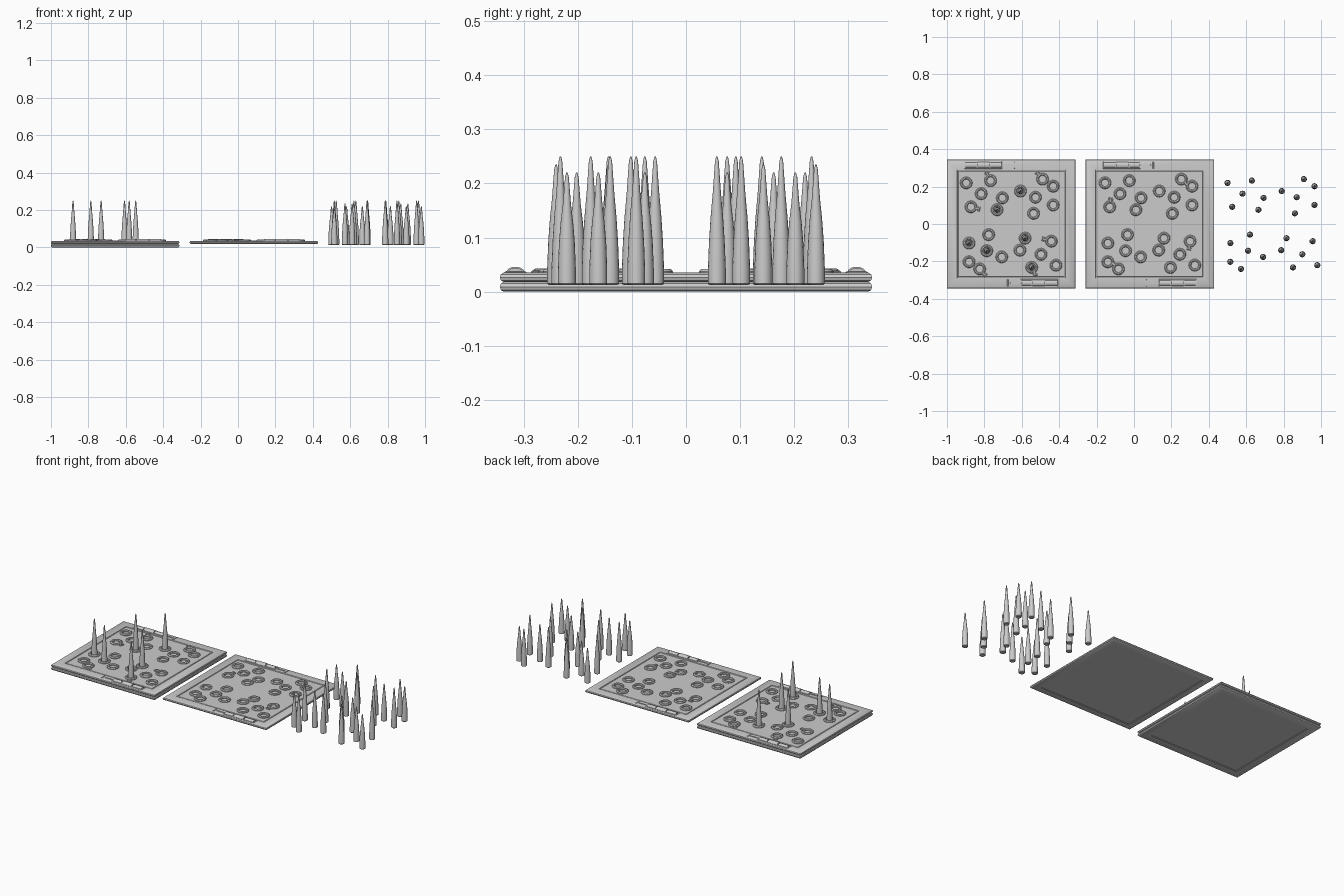
import bpy, math

if "Cube" in bpy.data.objects:
    bpy.data.objects.remove(bpy.data.objects["Cube"])

# ring centre (relative to plate) and spike height; other half is a 180 degree turn
HALF = [(-.24, .22, .22), (-.11, .232, .25), (-.16, .162, .22), (-.215, .092, .25),
        (-.047, .14, .25), (-.075, .076, .22), (.05, .176, .25), (.13, .143, .235),
        (.168, .24, .235), (.225, .202, .22), (.225, .102, .25), (.12, .057, .25)]
ALL = HALF + [(-x, -y, h) for x, y, h in HALF]
LEFT, MID, RIGHT = -.657, .085, .74
TOP = .035


def make(name, verts, faces, loc=(0, 0, 0), rot=0, smooth=True):
    me = bpy.data.meshes.new(name)
    me.from_pydata(verts, [], faces)
    ob = bpy.data.objects.new(name, me)
    bpy.context.collection.objects.link(ob)
    ob.location = loc
    ob.rotation_euler[2] = rot
    if smooth:
        bpy.ops.object.select_all(action='DESELECT')
        ob.select_set(True)
        bpy.context.view_layer.objects.active = ob
        bpy.ops.object.shade_smooth_by_angle(angle=math.radians(35))
    return ob


def stack(loops, cap=True, closed=False):
    """Skin a list of equal-length point loops."""
    n = len(loops[0])
    verts = [p for l in loops for p in l]
    m = len(loops)
    faces = [(k * n + i, k * n + (i + 1) % n, (k + 1) % m * n + (i + 1) % n, (k + 1) % m * n + i)
             for k in range(m if closed else m - 1) for i in range(n)]
    if cap and not closed:
        faces += [tuple(range(n))[::-1], tuple(range((m - 1) * n, m * n))]
    return verts, faces


def lathe(name, profile, loc, n=20, closed=False):
    loops = [[(r * math.cos(2 * math.pi * i / n), r * math.sin(2 * math.pi * i / n), z)
              for i in range(n)] for r, z in profile]
    return make(name, *stack(loops, closed=closed), loc)


def slab(name, profile, loc):
    """Square slab from (half width, height) steps."""
    loops = [[(-w, -w, z), (w, -w, z), (w, w, z), (-w, w, z)] for w, z in profile]
    return make(name, *stack(loops), loc)


def bar(name, loc, size, rot=0):
    x, y, z = (s / 2 for s in size)
    c = min(x, y, z) * .4
    loops = [[(-a, -b, h), (a, -b, h), (a, b, h), (-a, b, h)]
             for a, b, h in ((x, y, -z), (x, y, z - c), (x - c, y - c, z))]
    return make(name, *stack(loops), loc, rot, smooth=False)


def hinge(name, cx, sign):
    # three knuckles and a flat leaf on the plate rim
    for j, (a, b) in enumerate(((-.245, -.185), (-.18, -.115), (-.11, -.055))):
        r = .014 if j != 1 else .017
        loops = [[(x, r * math.cos(t * math.pi / 8), .65 * r * math.sin(t * math.pi / 8))
                  for t in range(9)] for x in (a, b)]
        make(f"{name}_knuckle_{j}", *stack(loops), (cx, sign * .315, TOP),
             0 if sign > 0 else math.pi)
    bar(name + "_leaf", (cx - sign * .15, sign * .315, TOP), (.2, .04, .004))
    bar(name + "_pin", (cx - sign * .025, sign * .315, TOP), (.06, .006, .006))
    bar(name + "_stop", (cx + sign * .018, sign * .315, TOP), (.006, .036, .006))


def cover(name, cx):
    # rimmed plate with a recessed panel, rings and hinges
    slab(name + "_plate", [(.30, .021), (.303, .018), (.337, .018), (.342, .021), (.344, .0265),
                           (.342, .032), (.337, TOP), (.290, TOP), (.288, .031), (.284, .031),
                           (.282, .033)], (cx, 0, 0))
    for i, (x, y, h) in enumerate(ALL):
        lathe(f"{name}_ring_{i}", [(.033, .030), (.033, .037), (.029, .042), (.023, .042),
                                   (.019, .038), (.019, .030)], (cx + x, y, 0), closed=True)
    hinge(name + "_back_hinge", cx, 1)
    hinge(name + "_front_hinge", cx, -1)


def tabs(name, cx, items):
    for i, (x, y, dx, dy) in enumerate(items):
        for s in (1, -1):
            ang = math.atan2(dy * s, dx * s)
            bar(f"{name}_{i}_{s}", (cx + s * (x + dx), s * (y + dy), .037), (.026, .013, .011), ang)
            bar(f"{name}_foot_{i}_{s}", (cx + s * (x + dx * 1.2), s * (y + dy * 1.2), .035),
                (.012, .024, .008), ang)


def spike(name, x, y, h, z0=.012):
    L = h - z0
    prof = [(.013, 0), (.0165, .003), (.0165, .03), (.0145, .08),
            (.0115, .32 * L + .05), (.0075, .72 * L), (.0035, .96 * L), (.0012, L)]
    lathe(name, prof, (x, y, z0), 16)


# base slab under the left cover
slab("base_plate", [(.29, .003), (.293, 0), (.337, 0), (.342, .003), (.344, .009),
                    (.342, .015), (.337, .018)], (LEFT, 0, 0))
cover("closed_cover", LEFT)
cover("loose_cover", MID)
tabs("closed_catch", LEFT, [(-.11, .232, -.016, .034), (-.215, .092, .036, -.010),
                            (.168, .24, -.024, .028)])
tabs("loose_catch", MID, [(.168, .24, .025, -.025), (-.215, .092, .005, .035)])

# spikes standing in the left plate
for i in (5, 6, 15, 14, 17, 13):
    # indices: two in the back half, four in the front half
    pick = {5: 5, 6: 6, 15: 12 + 10, 14: 12 + 7, 17: 12 + 5, 13: 12 + 1}[i]
    x, y, h = ALL[pick]
    spike(f"raised_spike_{pick}", LEFT + x, y, .25)

# loose spikes on the right
for i, (x, y, h) in enumerate(ALL):
    spike(f"loose_spike_{i}", RIGHT + x, y, h)
